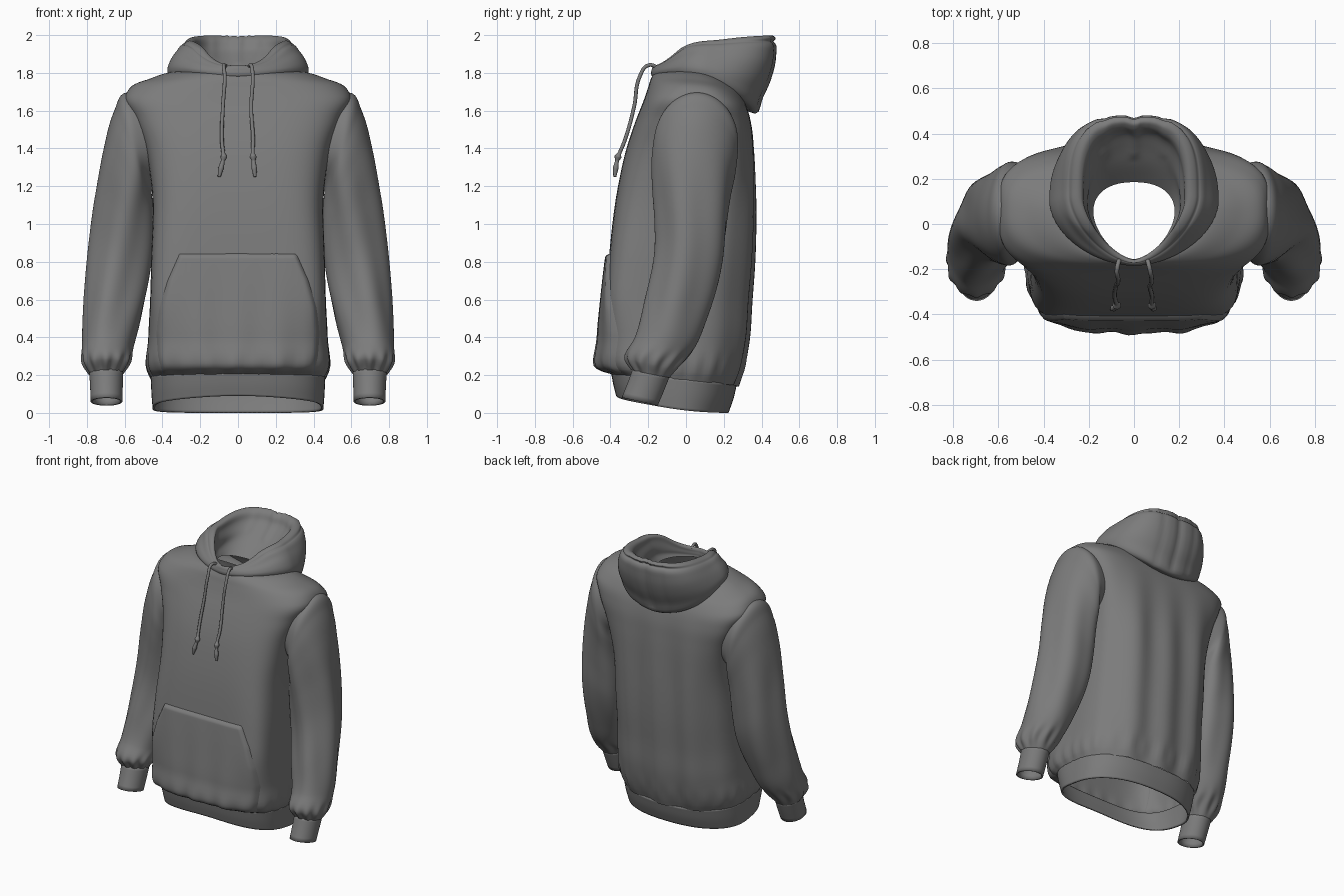
import bpy, bmesh, math
from mathutils import Vector
from mathutils.geometry import interpolate_bezier
from mathutils.bvhtree import BVHTree

if "Cube" in bpy.data.objects:
    bpy.data.objects.remove(bpy.data.objects["Cube"])

SIDES = 112
fabric = bpy.data.materials.new("dark_grey_fabric")
fabric.diffuse_color = (0.2, 0.2, 0.2, 1)
fabric.use_nodes = True
fabric.node_tree.nodes["Principled BSDF"].inputs["Base Color"].default_value = fabric.diffuse_color


def make_object(name, verts, faces, thickness=0.0, mirror=False):
    mesh = bpy.data.meshes.new(name)
    mesh.from_pydata(verts, [], faces)
    mesh.materials.append(fabric)
    obj = bpy.data.objects.new(name, mesh)
    bpy.context.collection.objects.link(obj)
    for p in mesh.polygons:
        p.use_smooth = True
    if thickness:
        m = obj.modifiers.new("thickness", 'SOLIDIFY')
        m.thickness, m.offset = thickness, -1
    if mirror:
        obj.modifiers.new("mirror", 'MIRROR').use_axis[0] = True
    return obj


def smooth_column(pts, steps):
    """Smooth interpolating curve through pts."""
    d = [max((b - a).length, 1e-5) for a, b in zip(pts, pts[1:])]
    tan = [(pts[1] - pts[0]) / d[0]]
    for i in range(1, len(pts) - 1):
        a, b = (pts[i] - pts[i-1]) / d[i-1], (pts[i+1] - pts[i]) / d[i]
        tan.append((a * d[i] + b * d[i-1]) / (d[i] + d[i-1]))
    tan.append((pts[-1] - pts[-2]) / d[-1])
    out = [pts[0]]
    for i, s in enumerate(d):
        out += interpolate_bezier(pts[i], pts[i] + tan[i] * s / 3,
                                  pts[i+1] - tan[i+1] * s / 3, pts[i+1], steps + 1)[1:]
    return out


def loft(name, rings, steps=6, fold=None, **kw):
    """Skin closed rings, listed so that the outside faces out."""
    cols = [smooth_column([r[i] for r in rings], steps) for i in range(SIDES)]
    n = len(cols[0])
    verts = []
    for r in range(n):
        for i in range(SIDES):
            p = cols[i][r].copy()
            verts.append(fold(p, math.tau * i / SIDES) if fold else p)
    faces = [(r*SIDES + i, r*SIDES + (i+1) % SIDES,
              (r+1)*SIDES + (i+1) % SIDES, (r+1)*SIDES + i)
             for r in range(n - 1) for i in range(SIDES)]
    return make_object(name, verts, faces, **kw)


def body_ring(hw, yf, yb, yc, zf, zs, zb, nf=3.0, nb=2.6):
    """Superellipse with separate front, side and back heights."""
    pts = []
    for i in range(SIDES):
        a = math.tau * i / SIDES
        c, s = math.cos(a), math.sin(a)
        n = nf if s < 0 else nb
        k = (abs(c) ** n + abs(s) ** n) ** (-1 / n)
        x = c * k * hw
        y = yc + (yb - yc if s > 0 else yc - yf) * s * k
        z = zs + s * (zb - zf) / 2 + s * s * ((zb + zf) / 2 - zs)
        pts.append(Vector((x, y, z)))
    return pts


def sleeve_ring(xo, zo, xi, zi, yc, ry, dz):
    """Ring from outer (xo, zo) to inner (xi, zi) edge; dz lifts the front."""
    pts = []
    for i in range(SIDES):
        a = math.tau * i / SIDES
        c, s = math.cos(a), math.sin(a)
        pts.append(Vector(((xo + xi) / 2 + (xo - xi) / 2 * c, yc + ry * s,
                           (zo + zi) / 2 + (zo - zi) / 2 * c - dz * s)))
    return pts


def bump(v, centre, width):
    return math.exp(-((v - centre) / width) ** 2)


# Torso with soft vertical folds on the back and gathers above the hem
def torso_fold(p, a):
    fade = max(0, min(1, (1.6 - p.z) / 0.5))
    if p.y > 0.1:
        p.y += 0.012 * fade * math.cos(p.x * 24) * min(1, (p.y - 0.1) * 6)
    g = 0.005 * bump(p.z, 0.24, 0.06) * math.sin(26 * a)
    p.x += g * math.cos(a)
    p.y += g * math.sin(a)
    return p


torso = loft("torso", [body_ring(*k) for k in [
    (.462, -.395, .268, -.06, .205, .18, .14, 3.4, 2.5),
    (.478, -.43, .285, -.06, .23, .22, .19, 3.8, 2.6),
    (.475, -.435, .325, -.05, .40, .40, .38, 4.6, 2.8),
    (.465, -.425, .34, -.04, .60, .60, .59, 6.5, 2.9),
    (.46, -.41, .355, -.03, .80, .80, .80, 6.0, 3.1),
    (.458, -.36, .36, 0, 1.2, 1.2, 1.2, 4.4, 3.8),
    (.495, -.315, .355, .03, 1.4, 1.41, 1.39, 3.8, 4.2),
    (.555, -.265, .345, .05, 1.55, 1.56, 1.52, 3.5, 4.0),
    (.60, -.222, .325, .06, 1.66, 1.66, 1.61, 3.3, 3.4),
    (.575, -.20, .30, .07, 1.725, 1.715, 1.67, 2.8, 2.8),
    (.47, -.185, .27, .07, 1.77, 1.765, 1.715, 2.4, 2.4),
    (.36, -.17, .24, .07, 1.795, 1.80, 1.74, 2.0, 2.2),
    (.20, -.155, .19, .06, 1.78, 1.79, 1.74, 1.8, 2.2)]], fold=torso_fold)

# Ribbed hem band, lower at the sides and back
loft("hem_band", [body_ring(*k) for k in [
    (.452, -.37, .225, -.07, .09, .022, 0, 3.0, 2.3),
    (.458, -.385, .25, -.065, .15, .10, .07, 3.2, 2.4),
    (.462, -.396, .268, -.06, .21, .185, .145, 3.4, 2.5)]], thickness=0.012)

# Hood lying back: outside up to the rim, over it, and down to the neck
def hood_fold(p, a):
    p.z += 0.03 * bump(p.y, 0, .12) * max(0, min(1, (p.z - 1.83) / .07))
    if p.y > 0.3 and p.z > 1.6:
        p.y -= 0.012 * bump(p.x, 0, 0.025)
        p.y -= 0.006 * (bump(p.x, .13, .02) + bump(p.x, -.13, .02))
        p.z -= 0.008 * bump(p.x, 0, 0.08) * bump(p.z, 2.0, 0.03) * (1 + math.cos(p.x * 160)) / 2
    return p


loft("hood", [body_ring(*k) for k in [
    (.32, -.155, .29, .08, 1.77, 1.72, 1.60, 1.8, 2.3),
    (.355, -.172, .33, .08, 1.775, 1.765, 1.595, 1.8, 2.4),
    (.37, -.182, .37, .09, 1.785, 1.79, 1.585, 1.8, 2.5),
    (.374, -.185, .41, .10, 1.80, 1.82, 1.67, 1.8, 2.6),
    (.358, -.182, .45, .11, 1.815, 1.86, 1.76, 1.8, 2.8),
    (.325, -.18, .478, .12, 1.825, 1.905, 1.89, 1.75, 3.0),
    (.295, -.177, .474, .12, 1.832, 1.938, 1.955, 1.65, 3.1),
    (.288, -.174, .464, .12, 1.834, 1.94, 1.965, 1.62, 3.1),
    (.275, -.172, .475, .12, 1.837, 1.953, 1.985, 1.6, 3.1),
    (.25, -.165, .455, .12, 1.837, 1.96, 1.998, 1.5, 3.0),
    (.23, -.158, .43, .11, 1.825, 1.95, 1.98, 1.5, 2.9),
    (.222, -.157, .405, .10, 1.81, 1.91, 1.93, 1.55, 2.7),
    (.205, -.156, .35, .08, 1.795, 1.86, 1.88, 1.6, 2.4),
    (.205, -.157, .27, .07, 1.785, 1.82, 1.82, 1.6, 2.3),
    (.18, -.155, .185, .05, 1.775, 1.775, 1.74, 1.65, 2.3)]], steps=4, fold=hood_fold)


# Sleeves, with elbow creases and gathers at the wrist
def sleeve_fold(p, a):
    g = 0.008 * bump(p.z, 0.26, 0.05) * math.sin(11 * a)
    fade = max(0, min(1, (1.5 - p.z) / 0.4)) * max(0, min(1, (p.z - 0.3) / 0.3))
    g += 0.008 * fade * math.sin(5 * a + 3 * p.z)
    p.x += g * math.cos(a)
    p.y += g * math.sin(a)
    return p


loft("sleeves", [sleeve_ring(*k) for k in reversed([
    (.55, 1.70, .41, 1.22, .06, .20, 0),
    (.608, 1.69, .455, 1.19, .055, .22, 0),
    (.655, 1.60, .455, 1.10, .045, .225, 0),
    (.71, 1.41, .45, 1.02, .035, .21, .01),
    (.755, 1.15, .45, .87, .03, .19, .02),
    (.785, .90, .465, .72, .017, .178, .03),
    (.81, .60, .51, .50, -.05, .165, .04),
    (.823, .38, .555, .34, -.12, .15, .04),
    (.82, .26, .575, .265, -.185, .137, .03),
    (.79, .205, .607, .21, -.185, .10, .02)])], fold=sleeve_fold, mirror=True)

# Ribbed cuffs
loft("cuffs", [sleeve_ring(*k) for k in [
    (.78, .06, .612, .06, -.245, .095, .022),
    (.783, .14, .61, .14, -.212, .096, .022),
    (.788, .22, .607, .22, -.182, .098, .02)]], steps=3, thickness=0.01, mirror=True)

# Front pouch pocket, draped over the torso front
bm = bmesh.new()
bm.from_mesh(torso.data)
tree = BVHTree.FromBMesh(bm)
bm.free()
WIDTHS = [(.845, .31), (.70, .375), (.55, .42), (.42, .435), (.30, .425), (.19, .40)]


def pocket_width(z):
    for (z0, w0), (z1, w1) in zip(WIDTHS, WIDTHS[1:]):
        if z >= z1 - 1e-6:
            return w0 + (w1 - w0) * (z0 - z) / (z0 - z1)
    return WIDTHS[-1][1]


COLS, ROWS = 64, 44
verts, faces = [], []
for r in range(ROWS + 1):
    v = r / ROWS
    for c in range(COLS + 1):
        u = 2 * c / COLS - 1
        z = .845 + (.205 - .845) * v
        x = u * pocket_width(z)
        hit = tree.ray_cast(Vector((x, -2, z)), Vector((0, 1, 0)))[0]
        y = hit.y if hit else -.3
        edge = min(1, (1 - abs(u)) / .05, v / .025, (1 - v) / .06)
        puff = .024 + .02 * v * (1 - u * u) + .006 * v * math.cos(x * 30)
        verts.append((x, y + .004 - puff * math.sqrt(max(edge, 0)), z))
for r in range(ROWS):
    for c in range(COLS):
        i = r * (COLS + 1) + c
        faces.append((i, i + COLS + 1, i + COLS + 2, i + 1))
make_object("front_pocket", verts, faces)


# Drawstrings with a knot and a flared tip: x, y, z, radius
def drawstring(name, points):
    curve = bpy.data.curves.new(name, 'CURVE')
    curve.dimensions = '3D'
    curve.bevel_depth = 0.01
    curve.bevel_resolution = 3
    curve.use_fill_caps = True
    curve.materials.append(fabric)
    sp = curve.splines.new('BEZIER')
    sp.bezier_points.add(len(points) - 1)
    for b, (x, y, z, radius) in zip(sp.bezier_points, points):
        b.co, b.radius = (x, y, z), radius
        b.handle_left_type = b.handle_right_type = 'AUTO'
    bpy.context.collection.objects.link(bpy.data.objects.new(name, curve))


PATH = [(-.14, 1.825, 1), (-.20, 1.84, 1), (-.245, 1.78, 1), (-.275, 1.62, 1),
        (-.325, 1.44, 1), (-.352, 1.375, 1), (-.36, 1.355, 1.9), (-.365, 1.335, 1),
        (-.372, 1.295, 1.5), (-.377, 1.25, .8)]
for name, xs in (("drawstring_left", (-.06, -.075, -.07, -.08, -.085, -.078, -.076, -.08, -.09, -.10)),
                 ("drawstring_right", (.055, .07, .078, .07, .08, .078, .08, .082, .086, .09))):
    drawstring(name, [(x, *p) for x, p in zip(xs, PATH)])
